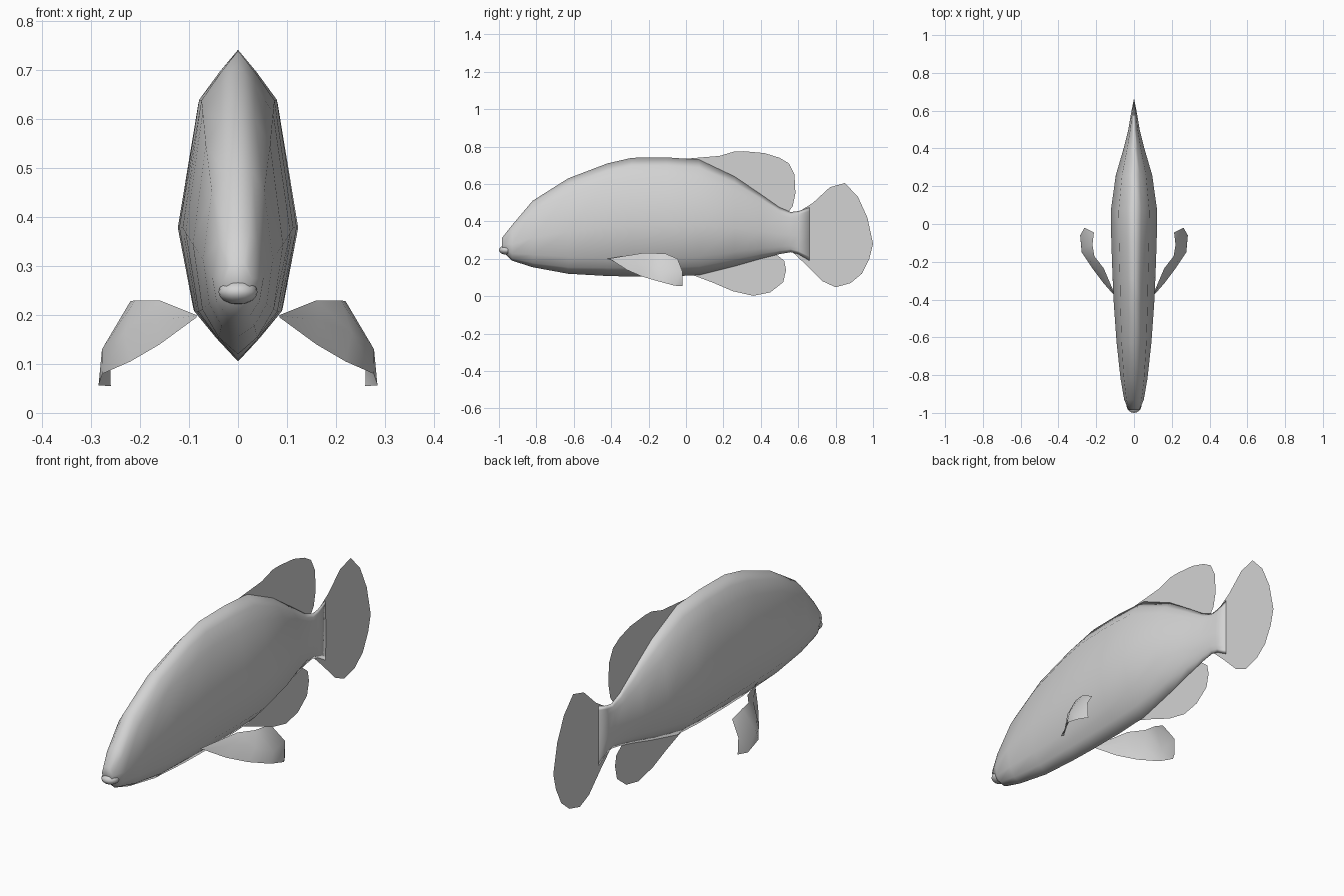
import bpy, bmesh

cube = bpy.data.objects.get("Cube")
if cube:
    bpy.data.objects.remove(cube, do_unlink=True)

# One plain grey for the whole fish
grey = bpy.data.materials.new("light grey")
grey.use_nodes = True
colour = (0.65, 0.65, 0.65, 1)
grey.diffuse_color = colour
grey.node_tree.nodes["Principled BSDF"].inputs["Base Color"].default_value = colour
grey.node_tree.nodes["Principled BSDF"].inputs["Roughness"].default_value = 0.8


def make_object(name, verts, faces, smooth=True, closed=False):
    mesh = bpy.data.meshes.new(name)
    mesh.from_pydata(verts, [], faces)
    if closed:
        bm = bmesh.new()
        bm.from_mesh(mesh)
        bmesh.ops.recalc_face_normals(bm, faces=bm.faces)
        bm.to_mesh(mesh)
        bm.free()
    mesh.materials.append(grey)
    for poly in mesh.polygons:
        poly.use_smooth = smooth
    obj = bpy.data.objects.new(name, mesh)
    bpy.context.collection.objects.link(obj)
    return obj


# Body: stations of (y, bottom z, top z, half width) from snout to tail root
stations = [
    (-0.985, 0.245, 0.31, 0.028), (-0.93, 0.19, 0.38, 0.052),
    (-0.82, 0.155, 0.51, 0.071), (-0.63, 0.12, 0.63, 0.092),
    (-0.42, 0.108, 0.71, 0.107), (-0.29, 0.105, 0.74, 0.113),
    (-0.1, 0.105, 0.742, 0.12), (0.07, 0.113, 0.73, 0.123),
    (0.26, 0.16, 0.64, 0.096), (0.4, 0.2, 0.545, 0.055),
    (0.5, 0.225, 0.475, 0.03), (0.56, 0.235, 0.45, 0.02),
    (0.6, 0.225, 0.455, 0.013), (0.66, 0.19, 0.475, 0.001),
]
# Half sections as (height fraction, width fraction); the head is rounder
head = [(0, 0), (0.06, 0.5), (0.2, 0.85), (0.45, 1), (0.84, 0.78), (0.96, 0.45), (1, 0)]
trunk = [(0, 0), (0.075, 0.37), (0.16, 0.74), (0.43, 1), (0.84, 0.66), (0.93, 0.31), (1, 0)]

verts, faces = [], []
for y, low, high, width in stations:
    blend = min(1, max(0, (y + 0.95) / 0.6))
    half = [(h0 + (h1 - h0) * blend, w0 + (w1 - w0) * blend)
            for (h0, w0), (h1, w1) in zip(head, trunk)]
    right = [(w * width, y, low + h * (high - low)) for h, w in half]
    left = [(-x, yy, z) for x, yy, z in reversed(right[1:-1])]
    verts += right + left
ring = 2 * len(trunk) - 2
for s in range(len(stations) - 1):
    for i in range(ring):
        j = (i + 1) % ring
        faces.append((s * ring + i, s * ring + j, (s + 1) * ring + j, (s + 1) * ring + i))
last = len(verts) - ring
faces += [tuple(range(ring)), tuple(range(last, last + ring))]
make_object("body", verts, faces, closed=True)

# Lower jaw protruding under the mouth line
bpy.ops.mesh.primitive_uv_sphere_add(segments=16, ring_count=8, location=(0, -0.96, 0.247))
jaw = bpy.context.object
jaw.name = "lower_jaw"
jaw.scale = (0.04, 0.04, 0.025)
jaw.data.materials.append(grey)
bpy.ops.object.shade_smooth()


# Sheet fins on the centre plane, drawn as (y, z) outlines
def flat_fin(name, outline):
    make_object(name, [(0, y, z) for y, z in outline], [tuple(range(len(outline)))], False)


flat_fin("dorsal_fin", [
    (0, 0.735), (0.18, 0.75), (0.26, 0.774), (0.31, 0.775), (0.42, 0.765), (0.5, 0.74),
    (0.55, 0.71), (0.58, 0.65), (0.585, 0.55), (0.57, 0.48), (0.54, 0.44), (0.3, 0.56)])
flat_fin("tail_fin", [
    (0.57, 0.44), (0.62, 0.462), (0.68, 0.5), (0.77, 0.583), (0.85, 0.605), (0.92, 0.53),
    (0.97, 0.42), (1, 0.28), (0.98, 0.2), (0.94, 0.12), (0.88, 0.07), (0.8, 0.048),
    (0.73, 0.08), (0.64, 0.17), (0.57, 0.235)])
flat_fin("anal_fin", [
    (0.03, 0.115), (0.15, 0.07), (0.25, 0.027), (0.36, 0.002), (0.45, 0.02), (0.52, 0.075),
    (0.535, 0.14), (0.525, 0.19), (0.48, 0.225), (0.3, 0.22)])

# Pectoral fins: curled strips with upper, middle and lower edge points
strip = [
    [(0.085, -0.42, 0.2), (0.085, -0.41, 0.198), (0.085, -0.4, 0.195)],
    [(0.16, -0.235, 0.23), (0.165, -0.27, 0.19), (0.16, -0.315, 0.14)],
    [(0.21, -0.17, 0.23), (0.232, -0.2, 0.165), (0.22, -0.235, 0.105)],
    [(0.22, -0.11, 0.228), (0.278, -0.13, 0.13), (0.277, -0.15, 0.08)],
    [(0.212, -0.045, 0.2), (0.262, -0.02, 0.135), (0.285, -0.06, 0.056)],
]
for side, sign in (("left", 1), ("right", -1)):
    points = [(sign * x, y, z) for row in strip for x, y, z in row]
    quads = [(3 * r + c, 3 * r + c + 1, 3 * r + c + 4, 3 * r + c + 3)
             for r in range(len(strip) - 1) for c in range(2)]
    # Curled-in lower tip
    points.append((sign * 0.26, -0.018, 0.055))
    quads.append((13, 14, 15))
    make_object(side + "_pectoral_fin", points, quads)
